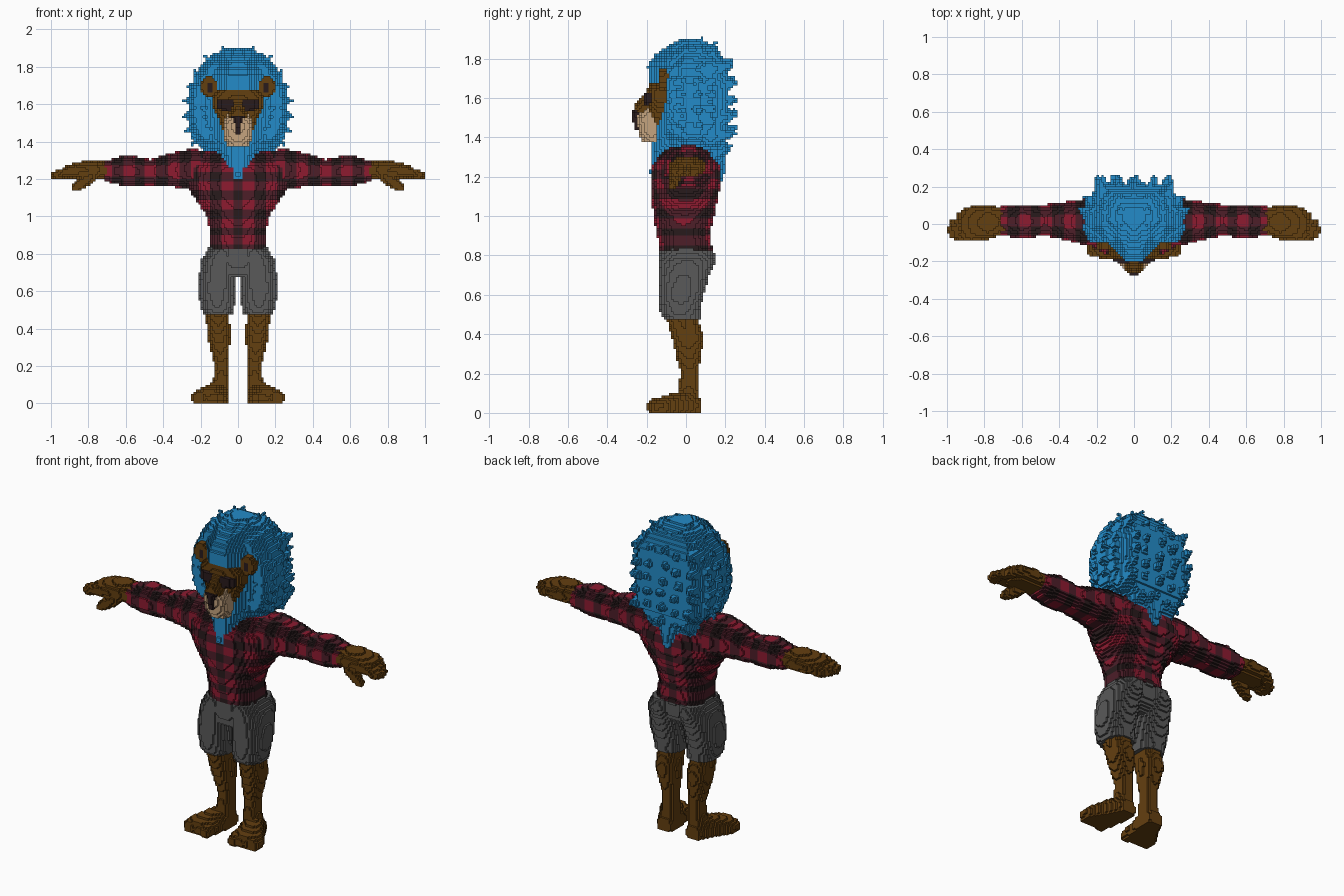
import bpy
import bmesh
import math
import random
from mathutils import Vector

random.seed(4)
STEP = 0.0125            # edge of one block
occupied = {}            # block -> part name, shared by all parts
parts = []

if "Cube" in bpy.data.objects:
    bpy.data.objects.remove(bpy.data.objects["Cube"], do_unlink=True)


def material(name, r, g, b):
    mat = bpy.data.materials.new(name)
    mat.use_nodes = True
    mat.diffuse_color = (r, g, b, 1)
    mat.node_tree.nodes["Principled BSDF"].inputs["Base Color"].default_value = (r, g, b, 1)
    return mat


brown = material("brown fur", .127, .05, .005)
beige = material("beige muzzle", .56, .37, .21)
black = material("dark brown black", .022, .011, .012)
blue = material("blue mane", .017, .26, .58)
grey = material("grey shorts", .1, .1, .1)
red = material("plaid red", .27, .011, .03)
maroon = material("plaid maroon", .075, .013, .022)


def block_range(low, high):
    return range(math.floor(low / STEP), math.ceil(high / STEP) + 1)


def centre(i):
    return (i + .5) * STEP


def rounded(power):
    return lambda u, v: abs(u) ** power + abs(v) ** power <= 1


def loft(axis, stations, inside=rounded(2.3)):
    """Blocks of a solid whose sections (t, a, b, radius a, radius b) follow one axis."""
    cells = set()
    for i in block_range(stations[0][0], stations[-1][0]):
        t = centre(i)
        for s, e in zip(stations, stations[1:]):
            if s[0] <= t < e[0]:
                f = (t - s[0]) / (e[0] - s[0])
                a, b, ra, rb = (p + (q - p) * f for p, q in zip(s[1:], e[1:]))
                for j in block_range(a - ra, a + ra):
                    for k in block_range(b - rb, b + rb):
                        if inside((centre(j) - a) / ra, (centre(k) - b) / rb):
                            cell = [j, k]
                            cell.insert(axis, i)
                            cells.add(tuple(cell))
    return cells


def taper(start, end, r0, r1):
    """Blocks of a round-ended tapering rod."""
    p, q = Vector(start), Vector(end)
    d = q - p
    r = max(r0, r1)
    spans = [block_range(min(a, b) - r, max(a, b) + r) for a, b in zip(p, q)]
    cells = set()
    for i in spans[0]:
        for j in spans[1]:
            for k in spans[2]:
                c = Vector((centre(i), centre(j), centre(k)))
                f = min(1, max(0, (c - p).dot(d) / d.length_squared))
                if (c - p - d * f).length <= r0 + (r1 - r0) * f:
                    cells.add((i, j, k))
    return cells


def mirrored(cells):
    return {(-1 - i, j, k) for i, j, k in cells}


def part(name, cells, mats, rule=None):
    """Claim the free blocks above the ground for a part; earlier parts win."""
    own = [c for c in cells if c[2] >= 0 and c not in occupied]
    occupied.update((c, name) for c in own)
    parts.append((name, own, mats, rule))


def pair(name, cells, mats, rule=None):
    part("left_" + name, cells, mats, rule)
    part("right_" + name, mirrored(cells), mats, rule)


def build(name, cells, mats, rule):
    bm = bmesh.new()
    verts = {}
    for cell in cells:
        for axis in range(3):
            for side in (0, 1):
                near = list(cell)
                near[axis] += 2 * side - 1
                if tuple(near) in occupied:
                    continue
                loop = []
                for a, b in ((0, 0), (1, 0), (1, 1), (0, 1))[::2 * side - 1]:
                    corner = list(cell)
                    corner[axis] += side
                    corner[(axis + 1) % 3] += a
                    corner[(axis + 2) % 3] += b
                    key = tuple(corner)
                    if key not in verts:
                        verts[key] = bm.verts.new(Vector(key) * STEP)
                    loop.append(verts[key])
                face = bm.faces.new(loop)
                if rule:
                    face.material_index = rule(*(centre(c) for c in cell))
    mesh = bpy.data.meshes.new(name)
    bm.to_mesh(mesh)
    bm.free()
    for mat in mats:
        mesh.materials.append(mat)
    bpy.context.collection.objects.link(bpy.data.objects.new(name, mesh))


# Plaid: index counts how many dark bands cross a block
def band(value, period):
    return int(math.cos(2 * math.pi * value / period) < 0)


def torso_plaid(x, y, z):
    return band(abs(x) - .06, .12) + band(z - .87, .098)


def sleeve_plaid(x, y, z):
    angle = math.atan2(z - 1.245, y - .015)
    return band(abs(x) - .345, .12) + band(angle, math.pi / 2)


# Face details
lens = loft(0, [(.022, -.195, 1.597, .022, .032), (.108, -.18, 1.6, .022, .03)], rounded(6))
pair("lens", lens, [black])
part("nose", loft(2, [(1.44, 0, -.25, .008, .012), (1.485, 0, -.255, .01, .018),
                      (1.54, 0, -.25, .036, .024)]), [black])
part("snout_bridge", loft(2, [(1.53, 0, -.2, .055, .07), (1.56, 0, -.2, .045, .064),
                              (1.62, 0, -.18, .03, .035)]), [brown])
part("muzzle", loft(2, [(1.38, 0, -.17, .06, .05), (1.42, 0, -.175, .075, .065),
                        (1.49, 0, -.18, .08, .072), (1.55, 0, -.17, .06, .06)]), [beige])
part("face", loft(2, [(1.45, 0, -.12, .075, .06), (1.53, 0, -.12, .11, .07),
                      (1.59, 0, -.12, .14, .075), (1.64, 0, -.12, .14, .075),
                      (1.68, 0, -.12, .1, .07)], rounded(3)), [brown])
pair("inner_ear", loft(1, [(-.142, .15, 1.69, .018, .024), (-.12, .15, 1.69, .018, .024)]), [black])
pair("ear", loft(1, [(-.142, .152, 1.695, .042, .052), (-.075, .155, 1.695, .045, .055)]), [brown])


# Mane: wedge-fronted core, beard, back point and rings of spikes
def shield(u, v):
    return abs(v) <= 1 and abs(u) <= min(1, .2 + .9 * (v + 1), 1 - .3 * v * abs(v))


mane = loft(2, [(1.34, 0, .02, .17, .18), (1.42, 0, .02, .25, .19), (1.55, 0, .02, .265, .19),
                (1.66, 0, .015, .26, .2), (1.76, 0, .005, .23, .2), (1.82, 0, .01, .19, .17),
                (1.87, 0, .03, .13, .11), (1.9, 0, .03, .05, .05)], shield)
mane |= taper((0, -.06, 1.38), (0, -.155, 1.22), .13, .03)
mane |= taper((0, .08, 1.4), (0, .175, 1.19), .14, .02)
rim = [(.08, 1.915), (.18, 1.86), (.24, 1.78), (.28, 1.7), (.295, 1.62),
       (.3, 1.53), (.285, 1.45), (.25, 1.38)]
for x, z in rim:
    tuft = set()
    for y in (-.02, .06, .13):
        shrink = 1 - abs(y - .04) * 1.2
        tip = (x * shrink, y + .02, 1.6 + (z - 1.6) * shrink)
        tuft |= taper((x * .7, y - .03, 1.6 + (z - 1.6) * .7), tip, .055, .007)
    mane |= tuft | mirrored(tuft)
for row in range(6):
    z = 1.34 + .085 * row
    for col in range(-2, 3):
        x = col * (.095 if row else .06) + random.uniform(-.02, .02)
        y = .255 - .03 * (row == 5) - .03 * (row == 0) + random.uniform(-.015, .01)
        mane |= taper((x * .85, .13, z - .02), (x, y, z + random.uniform(-.01, .03)), .06, .008)
for x in (-.07, 0, .07):
    mane |= taper((x, .08, 1.78), (x * 1.3, .15, 1.86), .06, .01)
    mane |= taper((x * .6, -.05, 1.76), (x * .8, -.1, 1.845), .06, .01)
part("mane", mane, [blue])

# Hands with four fingers and a thumb
hand = loft(0, [(.69, .015, 1.245, .07, .045), (.78, .01, 1.25, .09, .052),
                (.86, .005, 1.245, .09, .045), (.92, 0, 1.24, .08, .03)])
for y, reach in ((.065, .93), (.02, .965), (-.025, .978), (-.06, .965)):
    hand |= taper((.87, y, 1.25), (reach, y * .8 - .01, 1.22), .03, .023)
hand |= taper((.79, -.05, 1.21), (.865, -.07, 1.155), .035, .024)
pair("hand", hand, [brown])

# Plaid shirt
plaid = [red, maroon, black]
part("shirt", loft(2, [(.83, 0, 0, .155, .135), (.92, 0, -.015, .15, .135),
                       (1, 0, -.01, .165, .155), (1.1, 0, -.005, .235, .17),
                       (1.18, 0, 0, .285, .178), (1.26, 0, 0, .28, .172),
                       (1.32, 0, .01, .24, .14), (1.36, 0, .02, .17, .1)]), plaid, torso_plaid)
pair("sleeve", loft(0, [(.15, .01, 1.25, .13, .1), (.25, .01, 1.252, .125, .108),
                        (.35, .015, 1.25, .105, .092), (.47, .02, 1.235, .085, .07),
                        (.6, .015, 1.245, .09, .085), (.71, .015, 1.24, .08, .055)]),
     plaid, sleeve_plaid)

# Shorts
shorts = loft(2, [(.67, 0, -.02, .19, .09), (.71, 0, -.01, .2, .12),
                  (.76, 0, -.005, .2, .13), (.84, 0, 0, .155, .135)])
leg = loft(2, [(.47, .105, -.015, .08, .09), (.5, .108, -.03, .088, .1),
               (.6, .115, -.025, .1, .115), (.7, .107, -.01, .1, .13),
               (.77, .1, .005, .095, .145), (.83, .08, .005, .08, .135)])
part("shorts", shorts | leg | mirrored(leg), [grey])

# Lower legs and splayed feet with toes
pair("leg", loft(2, [(.06, .095, .01, .05, .055), (.13, .09, .012, .042, .052),
                     (.2, .087, .017, .038, .043), (.3, .097, .012, .053, .064),
                     (.38, .105, .01, .063, .08), (.48, .108, -.02, .062, .08)]), [brown])
foot = loft(1, [(-.17, .155, .025, .085, .045), (-.1, .15, .03, .09, .06),
                (-.02, .115, .04, .07, .072), (.04, .1, .04, .055, .065),
                (.072, .095, .03, .04, .045)])
for n in range(4):
    x = .085 + .043 * n
    foot |= taper((x, -.12, .04), (x + .008, -.175 + .009 * n, .03), .032, .028)
pair("foot", foot, [brown])

for entry in parts:
    build(*entry)
